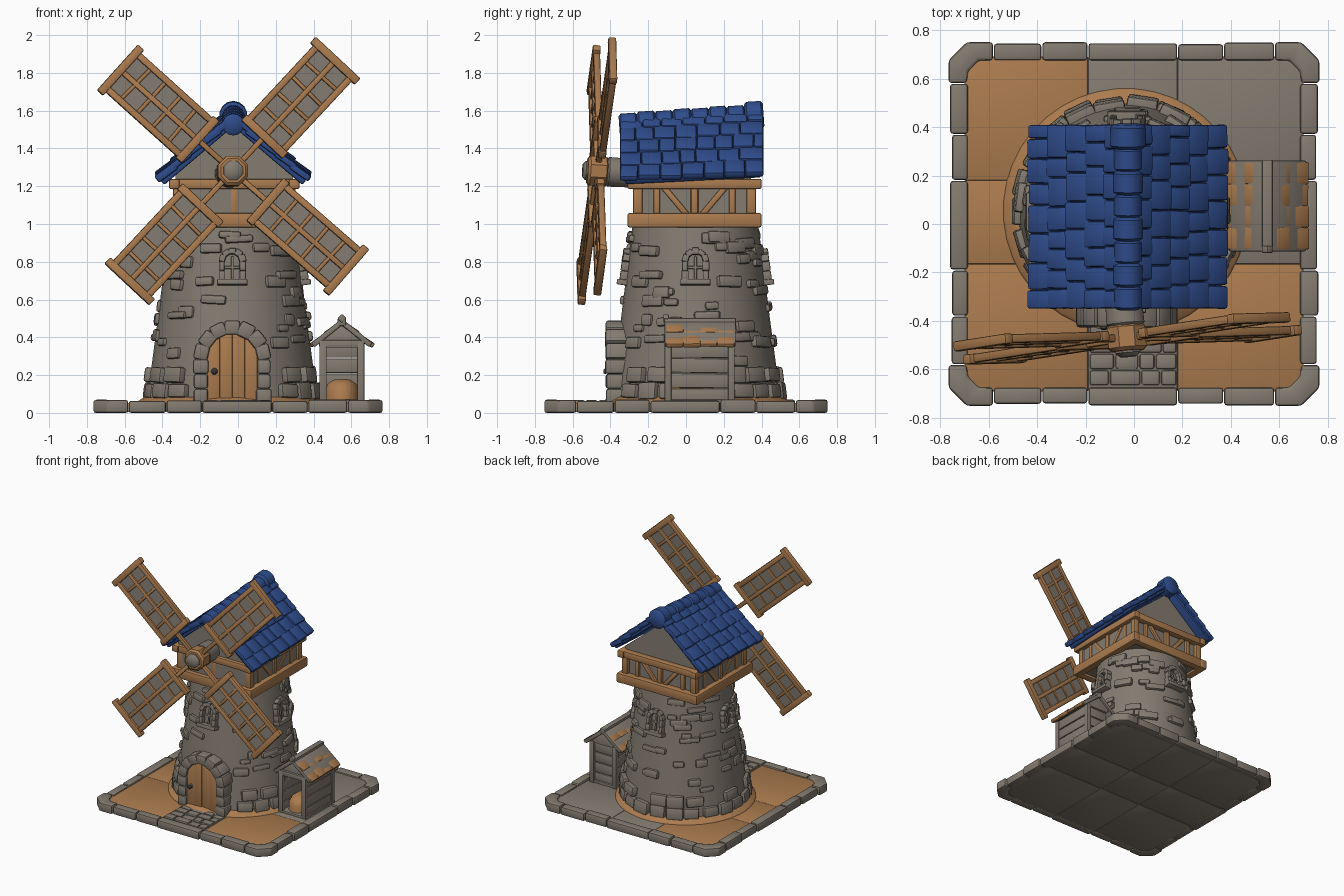
import bpy, bmesh, random
from math import pi, sin, cos, atan2, hypot, radians, sqrt
from mathutils import Matrix, Vector

random.seed(4)
if "Cube" in bpy.data.objects:
    bpy.data.objects.remove(bpy.data.objects["Cube"], do_unlink=True)


def material(name, rgb):
    m = bpy.data.materials.new(name)
    m.use_nodes = True
    m.diffuse_color = (*rgb, 1)
    bsdf = m.node_tree.nodes["Principled BSDF"]
    bsdf.inputs["Base Color"].default_value = (*rgb, 1)
    bsdf.inputs["Roughness"].default_value = 0.9
    return m


STONE = material("stone_grey", (0.23, 0.2, 0.165))
WOOD = material("timber_brown", (0.41, 0.2, 0.078))
BLUE = material("roof_blue", (0.028, 0.072, 0.26))
IRON = material("dark_iron", (0.07, 0.065, 0.06))


def T(x, y, z):
    return Matrix.Translation((x, y, z))


def R(angle, axis):
    return Matrix.Rotation(angle, 4, axis)


def jit(a):
    return random.uniform(-a, a)


class Part:
    """Collects boxes, prisms and lathed solids into one object."""

    def __init__(self, name, mat, bevel=0.0):
        self.name, self.mat, self.bevel, self.bm = name, mat, bevel, bmesh.new()

    def box(self, M, sx, sy, sz):
        bmesh.ops.create_cube(self.bm, size=1, matrix=M @ Matrix.Diagonal((sx, sy, sz, 1)))

    def span(self, x0, x1, y0, y1, z0, z1):
        self.box(T((x0 + x1) / 2, (y0 + y1) / 2, (z0 + z1) / 2), x1 - x0, y1 - y0, z1 - z0)

    def prism(self, M, pts, depth):
        lo, hi = ([self.bm.verts.new(M @ Vector((x, y, h))) for x, y in pts] for h in (0, depth))
        self.bm.faces.new(lo)
        self.bm.faces.new(hi)
        for i in range(len(pts)):
            j = i - 1
            self.bm.faces.new((lo[j], lo[i], hi[i], hi[j]))

    def lathe(self, M, profile, n):
        rings = [[self.bm.verts.new(M @ Vector((r * cos(2 * pi * (i + .5) / n), r * sin(2 * pi * (i + .5) / n), h)))
                  for i in range(n)] for r, h in profile]
        for a, b in zip(rings, rings[1:]):
            for i in range(n):
                self.bm.faces.new((a[i - 1], a[i], b[i], b[i - 1]))
        self.bm.faces.new(rings[0])
        self.bm.faces.new(rings[-1])

    def done(self):
        bm = self.bm
        bmesh.ops.recalc_face_normals(bm, faces=bm.faces[:])
        if self.bevel:
            bmesh.ops.bevel(bm, geom=bm.edges[:], offset=self.bevel, segments=2,
                            profile=0.5, affect='EDGES', clamp_overlap=True)
        me = bpy.data.meshes.new(self.name)
        bm.to_mesh(me)
        bm.free()
        me.materials.append(self.mat)
        for p in me.polygons:
            p.use_smooth = True
        me.set_sharp_from_angle(angle=radians(42))
        bpy.context.collection.objects.link(bpy.data.objects.new(self.name, me))


# --- Base: 3 x 3 tiles, soil beds, border blocks, cobbled path
GX, GY = (-0.7, -0.19, 0.18, 0.7), (-0.69, -0.165, 0.18, 0.69)
tiles, soil = Part("base_tiles", STONE, 0.006), Part("soil_beds", WOOD, 0.004)
for i in range(3):
    for j in range(3):
        brown = i == 0 or (i == 2 and j == 0)
        tiles.span(GX[i], GX[i + 1], GY[j], GY[j + 1], 0.004, 0.04 if brown else 0.053)
        if brown:
            soil.span(GX[i], GX[i + 1], GY[j], GY[j + 1], 0.03, 0.053)
tiles.done()
soil.lathe(T(-0.035, 0.055, 0), [(0.51, 0.045), (0.5, 0.06), (0.46, 0.085)], 40)
soil.done()

border = Part("border_blocks", STONE, 0.012)
breaks = (-0.58, -0.38, -0.19, 0.18, 0.37, 0.58)
for a, b in zip(breaks, breaks[1:]):
    for s in (-1, 1):
        w, top = 0.755 + jit(.006), 0.067 + jit(.005)
        border.span(a + .002, b - .002, *sorted((s * 0.675, s * (w - .01))), 0, top)
        border.span(*sorted((s * 0.685, s * w)), a + .002, b - .002, 0, top)
corner = ((.582, .75), (.69, .75), (.765, .675), (.765, .582), (.69, .582), (.685, .63), (.64, .675), (.582, .675))
for sx in (-1, 1):
    for sy in (-1, 1):
        border.prism(Matrix.Identity(4), [(sx * x, sy * y) for x, y in corner], 0.068)
border.done()

path = Part("path_cobbles", STONE, 0.01)
for row in range(4):
    cuts = [-0.185, -0.09 + jit(.03), 0.02 + jit(.03), 0.1 + jit(.02), 0.178]
    for a, b in zip(cuts, cuts[1:]):
        path.span(a + .003, b - .003, -0.665 + row * .067, -0.603 + row * .067, 0.03, 0.064 + jit(.005))
path.done()

# --- Tower
CX, CY = -0.03, 0.05
PROFILE = [(0.45, 0.05), (0.435, 0.2), (0.395, 0.5), (0.358, 0.8), (0.33, 1.02)]


def radius(z):
    for (r0, z0), (r1, z1) in zip(PROFILE, PROFILE[1:]):
        if z <= z1:
            return r0 + (r1 - r0) * (z - z0) / (z1 - z0)
    return PROFILE[-1][0]


def on_wall(angle, z):
    """Frame on the tower wall: x out, y along, z up the slope."""
    return T(CX, CY, z) @ R(angle, 'Z') @ T(radius(z), 0, 0) @ R(-0.13, 'Y')


tower = Part("tower_wall", STONE)
tower.lathe(Matrix.Identity(4) @ T(CX, CY, 0), PROFILE, 48)
tower.done()

stones = Part("tower_stones", STONE, 0.012)
for row, (z, n) in enumerate(((0.115, 22), (0.2, 20))):
    for k in range(n):
        a = 2 * pi * (k + row * .5) / n + jit(.03)
        if abs(a % (2 * pi) - 1.5 * pi) > 0.52 and (row == 0 or random.random() < .7):
            stones.box(on_wall(a, z) @ R(jit(.04), 'X'), 0.065 + jit(.012), 0.12 + jit(.01), 0.082 + jit(.012))
for k in range(110):
    a, z = 2 * pi * k * 0.618 % (2 * pi), random.uniform(0.27, 0.95)
    near_window = abs((a + pi / 4) % (pi / 2) - pi / 4) < 0.32 and 0.6 < z < 0.92
    near_door = abs(a - 1.5 * pi) < 0.62 and z < 0.56
    if not (near_window or near_door):
        stones.box(on_wall(a, z) @ R(jit(.06), 'X'), 0.036 + jit(.012), 0.11 + jit(.04), 0.05 + jit(.013))
stones.done()


def arch(part, M, half, jamb, thick, depth, n, rows):
    """Ring of stones round an opening; M has x out, y across, z up."""
    for k in range(n):
        a = pi * (k + .5) / n
        part.box(M @ T(0, half * cos(a), jamb + half * sin(a)) @ R(a, 'X'),
                 depth + jit(.006), thick + jit(.006), pi * half / n * 1.12)
    for s in (-1, 1):
        for k in range(rows):
            part.box(M @ T(0, s * half, jamb * (k + .5) / rows), depth + jit(.006), thick + jit(.008), jamb / rows)


# --- Windows on all four sides
windows = Part("window_frames", STONE, 0.006)
for k in range(4):
    M = on_wall(k * pi / 2, 0.70)
    arch(windows, M, 0.055, 0.1, 0.032, 0.065, 5, 2)
    windows.box(M @ T(0.005, 0, -0.01), 0.08, 0.16, 0.03)
    windows.box(M @ T(0.005, 0, 0.06), 0.016, 0.014, 0.14)
    windows.box(M @ T(0.004, 0, 0.07), 0.014, 0.09, 0.014)
windows.done()

# --- Door with stone surround
surround = Part("door_surround", STONE, 0.014)
arch(surround, T(CX, -0.355, 0.05) @ R(-pi / 2, 'Z'), 0.167, 0.235, 0.078, 0.14, 7, 3)
surround.done()
door = Part("door_planks", WOOD, 0.005)
for k in range(4):
    x0 = -0.132 + k * 0.066
    top = 0.285 + sqrt(0.135 ** 2 - min(abs(x0), abs(x0 + .066)) ** 2)
    door.span(CX + x0, CX + x0 + .066, -0.409 - .003 * (k % 2), -0.3, 0.05, top)
door.done()
handle = Part("door_handle", IRON)
handle.lathe(T(-0.125, -0.4, 0.22) @ R(pi / 2, 'X'), [(.018, 0), (.02, .012), (.01, .018), (.016, .03), (.008, .038)], 12)
handle.done()

# --- Mill room: gabled wall, beam rings, posts and braces
RX, RY = -0.02, 0.045
room = Part("mill_room_wall", STONE)
room.prism(T(RX, 0.345, 0) @ R(pi / 2, 'X'), [(-.31, 1), (.31, 1), (.31, 1.26), (0, 1.52), (-.31, 1.26)], 0.62)
room.done()
beams = Part("room_beams", WOOD, 0.01)
for k in range(4):
    M = T(RX, RY, 0) @ R(k * pi / 2, 'Z')
    ext = 0 if k % 2 else 0.03
    beams.box(M @ T(0.322, 0, 1.02), 0.06, 0.68 + ext, 0.075)
    beams.box(M @ T(0.318, 0, 1.212), 0.055, 0.68 + ext, 0.055)
    beams.box(M @ T(0.3, 0.3, 1.12), 0.05, 0.05, 0.17)
    beams.box(M @ T(0.305, 0, 1.12), 0.035, 0.04, 0.17)
    for s in (-1, 1):
        beams.box(M @ T(0.303, s * 0.1, 1.12) @ R(-s * 0.7, 'X'), 0.03, 0.033, 0.2)
        beams.box(M @ T(0.303, s * 0.2, 1.12), 0.03, 0.035, 0.17)
beams.done()

# --- Roof: underlay, shingle courses and ridge caps
ROOF_X, SLOPE = -0.025, atan2(0.335, 0.395)


def roof_z(t, y):
    return (1.585 + 0.07 * y) * (1 - t) + (1.25 + 0.03 * y) * t


roof = Part("roof_shingles", BLUE, 0.011)
for s in (-1, 1):
    roof.box(T(ROOF_X + s * .19, 0.03, roof_z(.48, .03) - .03) @ R(.05, 'X') @ R(s * SLOPE, 'Y'), 0.49, 0.72, 0.035)
    for row in range(5):
        t = 0.11 + row * 0.197
        y = -0.35
        while y < 0.4:
            w = min(random.uniform(0.075, 0.125), 0.41 - y)
            if 0.41 - y - w < 0.05:
                w = 0.41 - y
            c = y + w / 2
            roof.box(T(ROOF_X + s * .395 * t, c, roof_z(t, c)) @ R(s * (SLOPE - .08 + jit(.02)), 'Y') @ R(jit(.03), 'Z'),
                     0.122 + jit(.008), w - .002, 0.04 + jit(.006))
            y += w
roof.done()
ridge = Part("roof_ridge_caps", BLUE)
for k in range(8):
    y, r = -0.352 + k * 0.095, 0.058 + 0.004 * (k % 2) + (0.012 if k == 7 else 0)
    ridge.lathe(T(ROOF_X, y, roof_z(0, y) - 0.035) @ R(-pi / 2 + .07, 'X'),
                [(r - .014, -.002), (r, .01), (r, .086), (r - .014, .098)], 14)
ridge.done()

# --- Rotor: shaft, hub and four lattice sails, slightly yawed and tilted
X = Vector((1, 0.085, 0)).normalized()
Z = Vector((0, 0.063, 1)).normalized()
ROTOR = T(-0.03, -0.47, 1.28) @ Matrix((X, Z.cross(X), Z)).transposed().to_4x4()
AXLE = ROTOR @ R(pi / 2, 'X')
shaft = Part("rotor_shaft", STONE)
shaft.lathe(AXLE, [(.075, -.25), (.08, -.06), (.06, -.04)], 16)
shaft.lathe(AXLE, [(.055, .03), (.055, .062), (.035, .078)], 8)
shaft.done()
hub = Part("rotor_hub", WOOD)
hub.lathe(AXLE, [(.07, -.055), (.085, -.045), (.085, .04), (.07, .054), (.056, .054)], 8)
hub.done()
sails, cloth = Part("sail_frames", WOOD, 0.008), Part("sail_panels", STONE)
for deg in (47, 138, 227, 319):
    M = ROTOR @ R(-radians(deg), 'Y')
    for s in (-1, 1):
        sails.box(M @ T(0.53, 0, s * 0.122), 0.56, 0.036, 0.036)
    sails.box(M @ T(0.42, 0, 0), 0.74, 0.032, 0.03)
    sails.box(M @ T(0.25, -0.002, 0), 0.045, 0.042, 0.3)
    sails.box(M @ T(0.8, -0.002, 0), 0.045, 0.042, 0.325)
    for k in range(4):
        sails.box(M @ T(0.36 + k * 0.11, 0, 0) @ R(jit(.05), 'Y'), 0.022, 0.024, 0.25)
    cloth.box(M @ T(0.53, 0, 0), 0.54, 0.008, 0.24)
sails.done()
cloth.done()

# --- Lean-to shed beside the tower
SX, SY = 0.55, 0.075
shed = Part("shed_walls", STONE, 0.006)
for s in (-1, 1):
    for k in range(4):
        z = 0.05 + k * 0.08
        shed.box(T(SX + s * 0.1, SY, z + .04) @ R(jit(.02), 'X'), 0.024 + jit(.006), 0.33, 0.076)
    for y in (-0.095, 0.24):
        shed.span(SX + s * .1 - .019, SX + s * .1 + .019, y - .018, y + .018, 0.05, 0.38)
for k in range(4):
    shed.span(SX - .1, SX + .1, 0.215, 0.235, 0.052 + k * .08, 0.128 + k * .08)
shed.span(SX - .12, SX + .12, -0.112, -0.08, 0.345, 0.385)
shed.span(SX - .12, SX + .12, -0.11, 0.25, 0.045, 0.07)
shed.prism(T(SX, 0.25, 0) @ R(pi / 2, 'X'), [(-.125, .365), (.125, .365), (0, .47)], 0.345)
shed.done()

shed_base, shed_top = Part("shed_roof_boards", STONE, 0.006), Part("shed_roof_shingles", WOOD, 0.007)
tilt = atan2(0.125, 0.155)
for s in (-1, 1):
    shed_base.box(T(SX + s * .077, SY, 0.42) @ R(s * tilt, 'Y'), 0.195, 0.375, 0.028)
    for row in range(2):
        for k in range(4):
            t = 0.045 + row * 0.075
            shed_top.box(T(SX + s * t, SY - .135 + k * .09, 0.483 - t * .8) @ R(s * (tilt - .08), 'Y') @ R(jit(.04), 'Z'),
                         0.108 + jit(.008), 0.092, 0.024 + jit(.005))
shed_base.span(SX - .022, SX + .022, -0.115, 0.265, 0.46, 0.502)
shed_base.box(T(SX, -0.105, 0.5) @ R(pi / 4, 'Y'), 0.035, 0.03, 0.035)
shed_base.done()
shed_top.done()

# --- Heap of straw inside the shed
heap = Part("straw_heap", WOOD)
heap.lathe(T(SX, 0.03, 0.06) @ Matrix.Diagonal((0.75, 1, 1, 1)),
           [(.125, 0), (.122, .06), (.1, .095), (.06, .115), (.015, .12)], 18)
heap.done()
